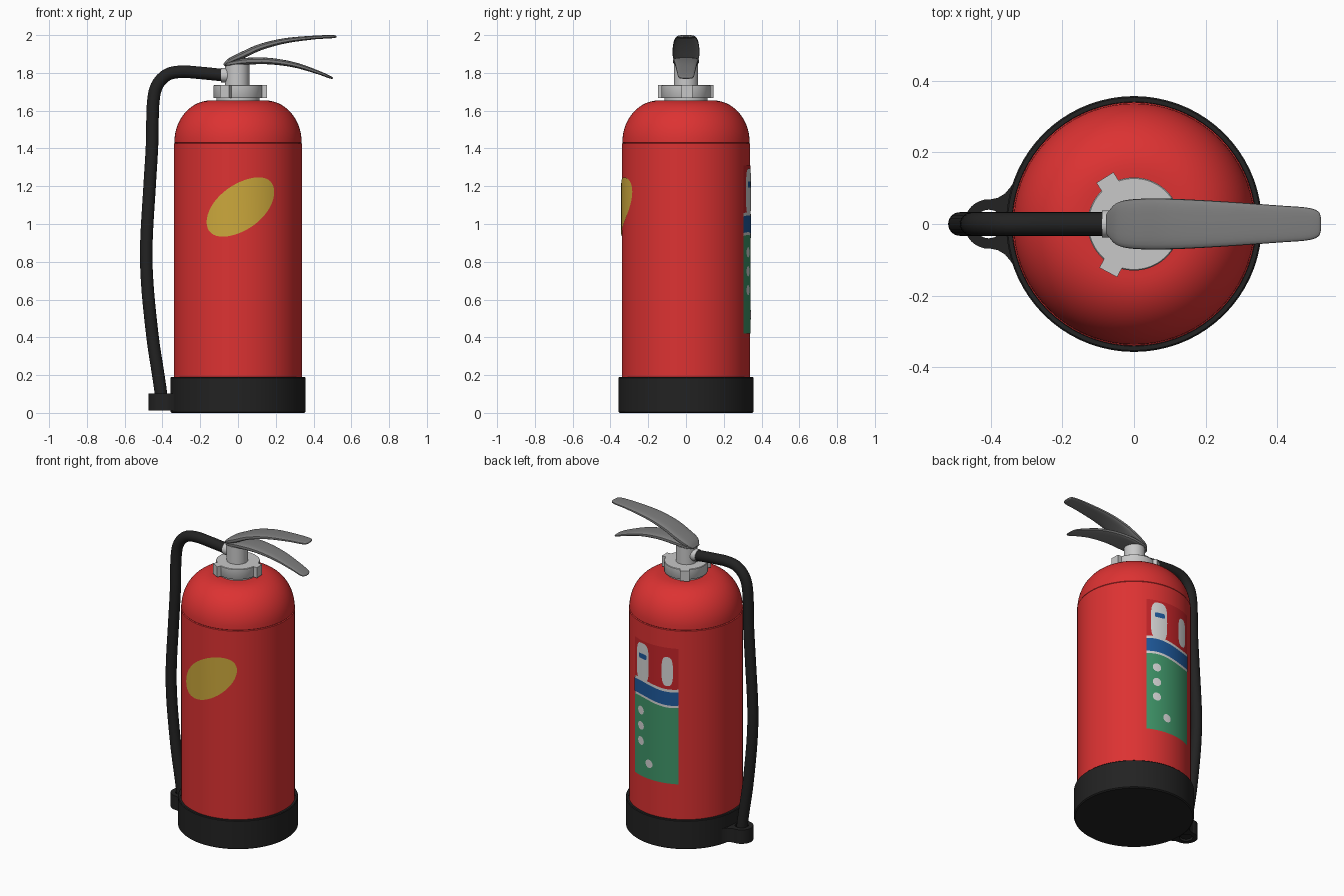
import bpy, bmesh, math
from mathutils import Vector

if "Cube" in bpy.data.objects:
    bpy.data.objects.remove(bpy.data.objects["Cube"])


def material(name, r, g, b):
    m = bpy.data.materials.new(name)
    m.diffuse_color = (r, g, b, 1)
    m.use_nodes = True
    m.node_tree.nodes["Principled BSDF"].inputs["Base Color"].default_value = m.diffuse_color
    return m


RED = material("red_paint", 0.72, 0.032, 0.032)
DARK_RED = material("label_red", 0.55, 0.018, 0.022)
BLACK = material("black_rubber", 0.016, 0.016, 0.016)
GREY = material("lever_grey", 0.205, 0.205, 0.205)
SILVER = material("light_metal", 0.58, 0.58, 0.58)
YELLOW = material("yellow", 0.60, 0.39, 0.045)
GREEN = material("green", 0.05, 0.30, 0.14)
BLUE = material("blue", 0.013, 0.10, 0.33)
WHITE = material("white", 0.66, 0.66, 0.66)


def loft(name, rings, mat, closed=True, caps=True):
    """Skin a list of point rings; open strips keep their given facing."""
    bm = bmesh.new()
    rows = [[bm.verts.new(p) for p in ring] for ring in rings]
    n = len(rows[0])
    for a, b in zip(rows, rows[1:]):
        for i in range(n if closed else n - 1):
            j = (i + 1) % n
            bm.faces.new((a[i], b[i], b[j], a[j]))
    if closed:
        if caps:
            bm.faces.new(rows[0])
            bm.faces.new(rows[-1])
        bmesh.ops.recalc_face_normals(bm, faces=bm.faces)
    me = bpy.data.meshes.new(name)
    bm.to_mesh(me)
    bm.free()
    me.materials.append(mat)
    ob = bpy.data.objects.new(name, me)
    bpy.context.collection.objects.link(ob)
    return ob


def lathe(name, profile, mat, cx=0.0, n=72, caps=True):
    ang = [2 * math.pi * i / n for i in range(n)]
    return loft(name, [[(cx + r * math.cos(a), r * math.sin(a), z) for a in ang]
                       for r, z in profile], mat, caps=caps)


def prism(name, outline, z0, z1, mat):
    return loft(name, [[(x, y, z) for x, y in outline] for z in (z0, z1)], mat)


def sweep(name, stations, mat, power=2.0, steps=6, n=24):
    """Sweep a rounded section along (x, z, half thickness, half width) stations."""
    s = [Vector(p) for p in stations]
    s = [2 * s[0] - s[1]] + s + [2 * s[-1] - s[-2]]
    pts = []
    for a, b, c, d in zip(s, s[1:], s[2:], s[3:]):
        for k in range(steps):
            t = k / steps
            pts.append(0.5 * (2 * b + (c - a) * t + (2 * a - 5 * b + 4 * c - d) * t * t
                              + (3 * b - a - 3 * c + d) * t ** 3))
    pts.append(s[-2])
    rings = []
    for i, p in enumerate(pts):
        d = pts[min(i + 1, len(pts) - 1)] - pts[max(i - 1, 0)]
        tx, tz = Vector((d[0], d[1])).normalized()
        ring = []
        for k in range(n):
            a = 2 * math.pi * k / n
            u, v = (math.copysign(abs(f) ** (2 / power), f) for f in (math.cos(a), math.sin(a)))
            ring.append((p[0] - tz * u * p[2], v * p[3], p[1] + tx * u * p[2]))
        rings.append(ring)
    return loft(name, rings, mat)


def patch(name, a0, a1, low, high, r, mat, n=24):
    """Thin decal wrapped on the cylinder between two angles (degrees)."""
    cols = []
    for i in range(n + 1):
        u = -math.cos(math.pi * i / n)
        a = math.radians((a0 + a1) / 2 + u * (a1 - a0) / 2)
        cols.append([(r * math.cos(a), r * math.sin(a), f(u)) for f in (low, high)])
    return loft(name, cols, mat, closed=False)


def blob(name, a0, a1, z, h, r, mat, slope=0.0, power=2.0):
    def edge(sign):
        return lambda u: z + slope * u + sign * (h * max(0, 1 - abs(u) ** power) ** (1 / power) + 1e-4)
    return patch(name, a0, a1, edge(-1), edge(1), r, mat)


# Tank: straight wall, shallow seam, domed shoulder
dome = [(0.145 + 0.192 * math.cos(t), 1.432 + 0.222 * math.sin(t))
        for t in (math.pi / 2 * i / 14 for i in range(15))]
lathe("tank", [(0.33, 0.03), (0.34, 0.04), (0.34, 1.426), (0.334, 1.429)] + dome, RED)

# Base boot with its hose clip
lathe("base_boot", [(0.35, 0), (0.357, 0.006), (0.357, 0.186), (0.353, 0.19), (0.341, 0.19), (0.338, 0.17)], BLACK)
lathe("hose_clip", [(0.04, 0.012), (0.069, 0.012), (0.069, 0.103), (0.04, 0.103), (0.04, 0.012)],
      BLACK, cx=-0.405, n=32, caps=False)
for side, tag in ((1, "back"), (-1, "front")):
    web = [(-0.33, 0.125), (-0.345, 0.103), (-0.36, 0.085), (-0.38, 0.073),
           (-0.405, 0.068), (-0.375, 0.04), (-0.33, 0.05)]
    prism("clip_web_" + tag, [(x, side * y) for x, y in web], 0.012, 0.103, BLACK)

# Collar with three lugs, neck and outlet
lathe("collar", [(0.115, 1.645), (0.115, 1.667), (0.128, 1.667), (0.13, 1.67), (0.13, 1.732), (0.127, 1.735)], SILVER)
for k, deg in enumerate((2, 122, 242)):
    a = math.radians(deg)
    ca, sa = math.cos(a), math.sin(a)
    box = [(0.1, -0.028), (0.153, -0.028), (0.153, 0.028), (0.1, 0.028)]
    prism("collar_lug_%d" % (k + 1), [(x * ca - y * sa, x * sa + y * ca) for x, y in box],
          1.667, 1.735, SILVER)
lathe("neck", [(0.064, 1.73), (0.064, 1.845), (0.058, 1.852)], SILVER, cx=-0.004, n=40)
sweep("outlet", [(-0.04, 1.788, 0.038, 0.038), (-0.09, 1.788, 0.038, 0.038)], SILVER, steps=2)

# Hose
R = 0.033
sweep("hose", [(x, z, R, R) for x, z in (
    (-0.08, 1.788), (-0.2, 1.8), (-0.3, 1.806), (-0.375, 1.79), (-0.43, 1.73), (-0.45, 1.63),
    (-0.455, 1.42), (-0.468, 1.2), (-0.485, 0.9), (-0.48, 0.68), (-0.452, 0.4),
    (-0.425, 0.22), (-0.408, 0.1), (-0.405, 0.02))], BLACK)

# Squeeze levers
sweep("upper_lever", [
    (-0.075, 1.842, 0.006, 0.03), (-0.04, 1.865, 0.015, 0.062), (0.03, 1.897, 0.018, 0.071),
    (0.12, 1.937, 0.017, 0.070), (0.25, 1.970, 0.014, 0.063), (0.4, 1.987, 0.010, 0.052),
    (0.48, 1.991, 0.009, 0.046), (0.513, 1.992, 0.007, 0.036), (0.522, 1.992, 0.003, 0.018)],
    GREY, power=3.2)
sweep("lower_lever", [
    (-0.07, 1.842, 0.006, 0.03), (-0.04, 1.85, 0.014, 0.06), (0.05, 1.862, 0.018, 0.07),
    (0.17, 1.862, 0.017, 0.066), (0.3, 1.842, 0.014, 0.058), (0.42, 1.804, 0.010, 0.048),
    (0.485, 1.778, 0.007, 0.04), (0.502, 1.771, 0.003, 0.018)], GREY, power=3.2)

# Plain yellow patch on the front
blob("front_patch", 241, 304, 1.09, 0.135, 0.343, YELLOW, slope=0.08)


# Instruction panel on the back: red top, wavy blue band, green field
def wave(z):
    return lambda u: z - 0.012 * math.sin(2.5 * u)


def flat(z):
    return lambda u: z


A0, A1 = 62.5, 117.5
patch("panel_top", A0, A1, wave(1.04), flat(1.31), 0.3425, DARK_RED)
patch("panel_field", A0, A1, flat(0.42), wave(0.945), 0.3425, GREEN)
patch("panel_band_border", A0, A1, wave(0.93), wave(1.05), 0.3435, WHITE)
patch("panel_band", A0, A1, wave(0.945), wave(1.033), 0.3445, BLUE)
blob("panel_bottle", 67, 85, 1.17, 0.125, 0.345, WHITE, power=3.5)
blob("panel_bottle_tag", 71, 82, 1.21, 0.016, 0.346, BLUE, power=6)
blob("panel_figure", 100, 112, 1.155, 0.095, 0.345, WHITE, power=3)
for k, (a, z) in enumerate(((73.5, 0.85), (73.5, 0.75), (73.5, 0.65), (85, 0.52))):
    blob("panel_dot_%d" % (k + 1), a - 4.5, a + 4.5, z, 0.027, 0.3435, WHITE)

# Smooth curved faces, keep hard edges
bpy.ops.object.select_all(action='SELECT')
bpy.context.view_layer.objects.active = bpy.data.objects["tank"]
bpy.ops.object.shade_smooth_by_angle(angle=math.radians(35))
